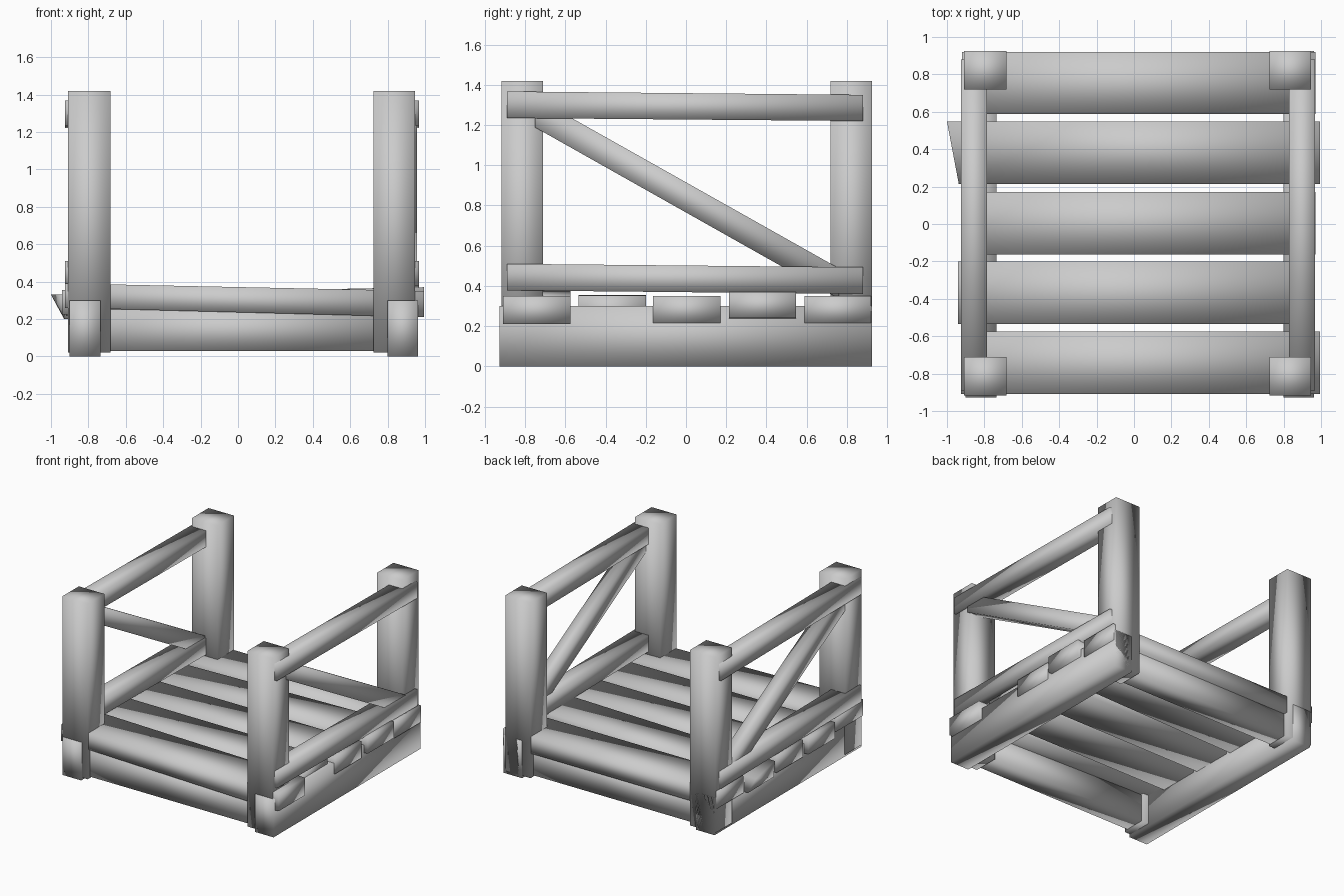
import bpy, bmesh

if "Cube" in bpy.data.objects:
    bpy.data.objects.remove(bpy.data.objects["Cube"])


def bar(name, axis, start, end, tweak=None):
    """Rough timber: each end is (position, u0, u1, v0, v1); u and v are the other two axes in xyz order."""
    bm = bmesh.new()
    rings = []
    for p, u0, u1, v0, v1 in (start, end):
        ring = []
        for u, v in ((u0, v0), (u1, v0), (u1, v1), (u0, v1)):
            co = [u, v]
            co.insert(axis, p)
            ring.append(bm.verts.new(co))
        rings.append(ring)
    a, b = rings
    if tweak:
        for vert, x in zip(a, tweak):
            vert.co.x = x
    bm.faces.new(a)
    bm.faces.new(b)
    for i in range(4):
        j = (i + 1) % 4
        bm.faces.new((a[i], a[j], b[j], b[i]))
    bmesh.ops.recalc_face_normals(bm, faces=bm.faces)
    for f in bm.faces:
        f.smooth = True
    me = bpy.data.meshes.new(name)
    bm.to_mesh(me)
    bm.free()
    ob = bpy.data.objects.new(name, me)
    bpy.context.collection.objects.link(ob)
    return ob


X, Y, Z = 0, 1, 2

# Per side: beam x-range, post x-range, rail x-range
sides = {
    "left": ((-0.90, -0.735), (-0.908, -0.683), (-0.925, -0.785)),
    "right": ((0.80, 0.963), (0.725, 0.947), (0.83, 0.967)),
}
for side, (beam, post, rail) in sides.items():
    # Ground beam
    bar(f"{side}_ground_beam", Y, (-0.927, *beam, 0, 0.30), (0.925, *beam, 0, 0.30))
    # Corner posts
    for end, y0, y1 in (("front", -0.918, -0.71), ("back", 0.718, 0.925)):
        bar(f"{side}_{end}_post", Z, (0.02, *post, y0, y1), (1.42, *post, y0, y1))
    # Handrail and lower rail, sagging slightly to the back
    bar(f"{side}_top_rail", Y, (-0.89, *rail, 1.235, 1.367), (0.88, *rail, 1.22, 1.35))
    bar(f"{side}_low_rail", Y, (-0.89, *rail, 0.378, 0.51), (0.88, *rail, 0.36, 0.493))
    # Diagonal brace
    x0, x1 = rail[0] + 0.02, rail[1] - 0.01
    bar(f"{side}_brace", Y, (-0.75, x0, x1, 1.188, 1.337), (0.76, x0, x1, 0.337, 0.488))

# Cross beams between the posts
for end, y0, y1 in (("front", -0.89, -0.73), ("back", 0.73, 0.89)):
    bar(f"{end}_cross_beam", X, (-0.72, y0, y1, 0.03, 0.25), (0.76, y0, y1, 0.03, 0.25))

# Deck planks, each slightly uneven; the fourth has a splintered left end
bar("plank_1", X, (-0.925, -0.91, -0.575, 0.26, 0.39), (0.995, -0.91, -0.575, 0.21, 0.35))
bar("plank_2", X, (-0.94, -0.535, -0.20, 0.225, 0.355), (0.93, -0.535, -0.20, 0.22, 0.352))
bar("plank_3", X, (-0.92, -0.163, 0.172, 0.215, 0.35), (0.97, -0.163, 0.172, 0.215, 0.35))
bar("plank_4", X, (-0.94, 0.215, 0.548, 0.20, 0.33), (0.995, 0.215, 0.548, 0.24, 0.37),
    tweak=(-0.925, -0.93, -1.0, -0.937))
bar("plank_5", X, (-0.92, 0.588, 0.92, 0.215, 0.35), (0.97, 0.588, 0.92, 0.215, 0.35))
